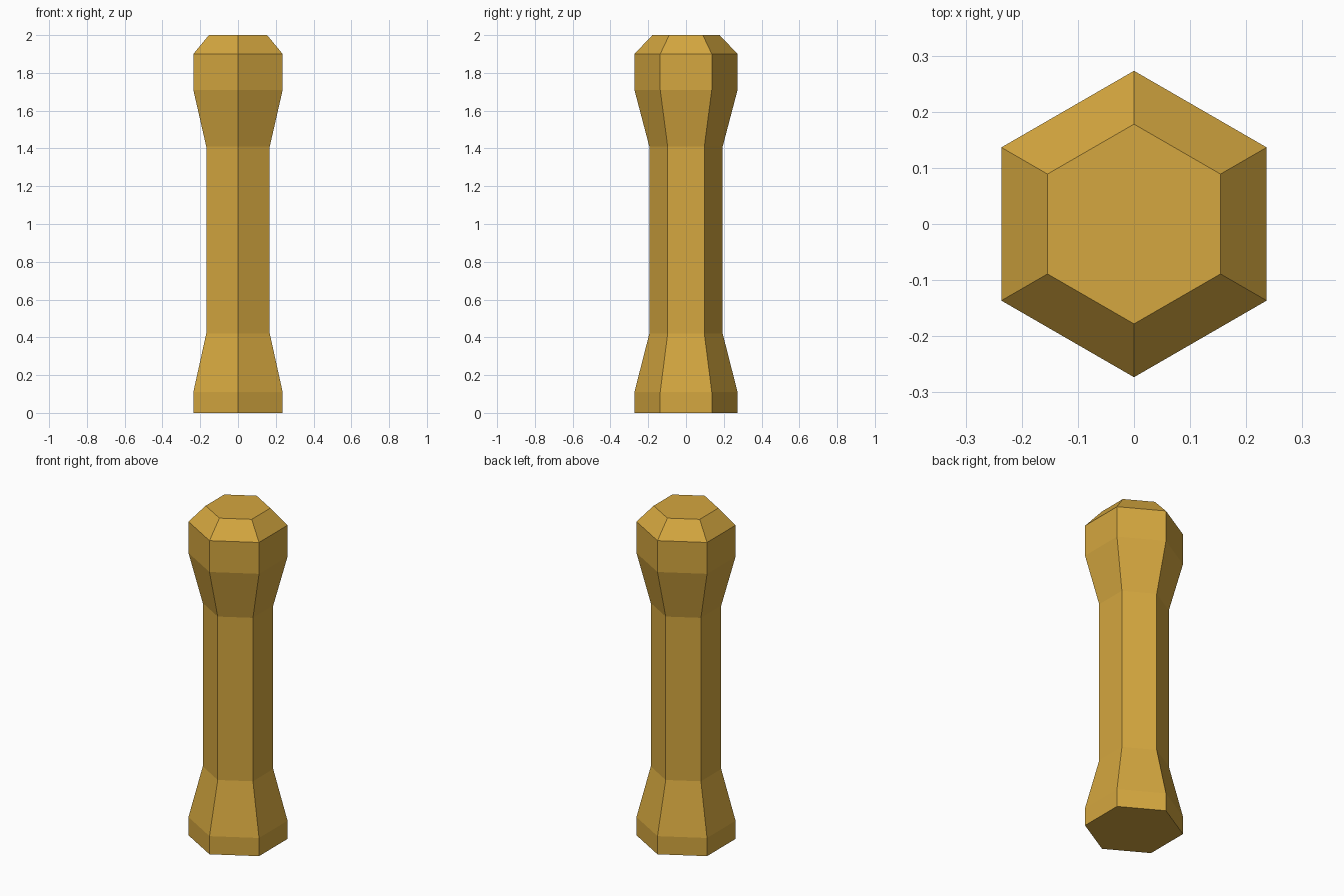
import bpy, bmesh, math

if "Cube" in bpy.data.objects:
    bpy.data.objects.remove(bpy.data.objects["Cube"])

SIDES = 6
# (radius to corner, height) from the foot to the bevelled top
PROFILE = [(0.273, 0.0), (0.273, 0.11), (0.194, 0.42), (0.194, 1.41),
           (0.273, 1.71), (0.273, 1.90), (0.178, 2.0)]

# Single ochre colour
ochre = bpy.data.materials.new("ochre")
ochre.diffuse_color = (0.66, 0.385, 0.05, 1.0)
ochre.use_nodes = True
ochre.node_tree.nodes["Principled BSDF"].inputs["Base Color"].default_value = ochre.diffuse_color

# Hexagonal post: stacked rings with corners facing front and back
bm = bmesh.new()
rings = []
for r, z in PROFILE:
    angles = [math.pi / 2 + math.tau * i / SIDES for i in range(SIDES)]
    rings.append([bm.verts.new((r * math.cos(a), r * math.sin(a), z)) for a in angles])

for low, high in zip(rings, rings[1:]):
    for i in range(SIDES):
        j = (i + 1) % SIDES
        bm.faces.new((low[i], low[j], high[j], high[i]))

# Flat ends
bm.faces.new(rings[0][::-1])
bm.faces.new(rings[-1])

mesh = bpy.data.meshes.new("hexagonal_post")
bm.to_mesh(mesh)
bm.free()
mesh.materials.append(ochre)
post = bpy.data.objects.new("hexagonal_post", mesh)
bpy.context.collection.objects.link(post)
